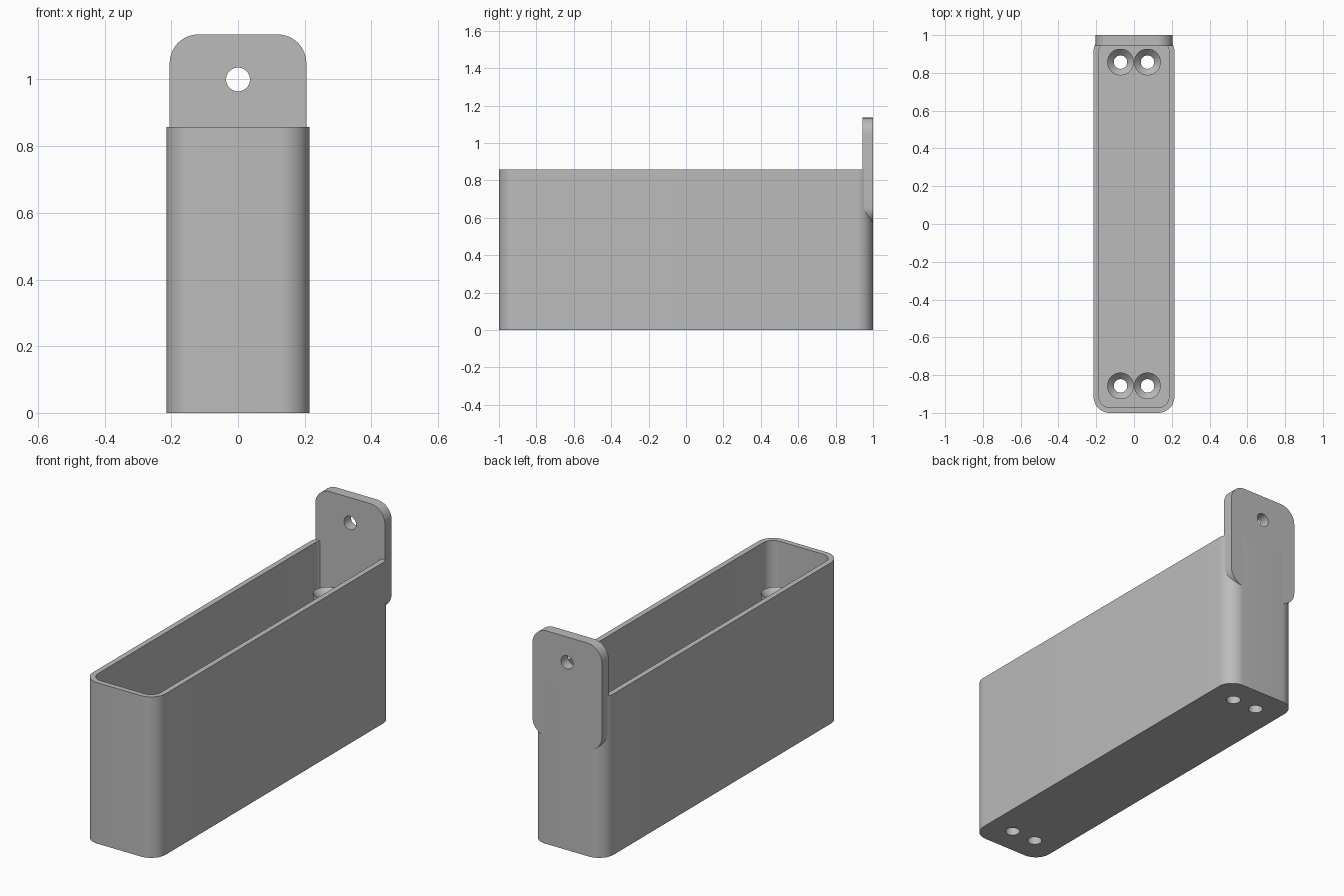
import bpy, bmesh, math
from mathutils import Matrix, Vector

old = bpy.data.objects.get("Cube")
if old:
    bpy.data.objects.remove(old, do_unlink=True)

grey = bpy.data.materials.new("plain grey")
grey.use_nodes = True
colour = (0.5, 0.5, 0.5, 1)
grey.diffuse_color = colour
grey.node_tree.nodes["Principled BSDF"].inputs["Base Color"].default_value = colour

HALF_W, HALF_L, HEIGHT = 0.214, 1.0, 0.857
WALL, RADIUS = 0.0286, 0.086
HOLE_X, HOLE_Y, HOLE_R = 0.0714, 0.857, 0.0357
POST_TOP = 0.64


def add_object(name, bm):
    bmesh.ops.recalc_face_normals(bm, faces=bm.faces)
    mesh = bpy.data.meshes.new(name)
    bm.to_mesh(mesh)
    bm.free()
    mesh.materials.append(grey)
    obj = bpy.data.objects.new(name, mesh)
    bpy.context.collection.objects.link(obj)
    return obj


def rounded_prism(name, hx, hy, r, bottom, top, steps=12):
    """Rounded rectangle extruded along z."""
    bm = bmesh.new()
    ring = []
    for corner, (sx, sy) in enumerate(((1, 1), (-1, 1), (-1, -1), (1, -1))):
        for i in range(steps + 1):
            a = math.pi / 2 * (corner + i / steps)
            ring.append(bm.verts.new((sx * (hx - r) + r * math.cos(a),
                                      sy * (hy - r) + r * math.sin(a), bottom)))
    face = bm.faces.new(ring)
    ext = bmesh.ops.extrude_face_region(bm, geom=[face])
    verts = [g for g in ext["geom"] if isinstance(g, bmesh.types.BMVert)]
    bmesh.ops.translate(bm, verts=verts, vec=(0, 0, top - bottom))
    return add_object(name, bm)


def lathe(name, profile, x, y):
    """Closed solid of revolution from (radius, z) pairs."""
    bm = bmesh.new()
    verts = [bm.verts.new((r, 0, z)) for r, z in profile]
    edges = [bm.edges.new(pair) for pair in zip(verts, verts[1:])]
    bmesh.ops.spin(bm, geom=verts + edges, cent=(0, 0, 0), axis=(0, 0, 1),
                   angle=math.tau, steps=40)
    bmesh.ops.remove_doubles(bm, verts=bm.verts, dist=1e-5)
    bmesh.ops.translate(bm, verts=bm.verts, vec=(x, y, 0))
    return add_object(name, bm)


def cut(target, cutter):
    mod = target.modifiers.new("cut", "BOOLEAN")
    mod.operation, mod.solver, mod.object = "DIFFERENCE", "EXACT", cutter
    bpy.ops.object.select_all(action="DESELECT")
    bpy.context.view_layer.objects.active = target
    target.select_set(True)
    bpy.ops.object.modifier_apply(modifier=mod.name)
    bpy.data.objects.remove(cutter, do_unlink=True)


def smooth(obj):
    bpy.ops.object.select_all(action="DESELECT")
    bpy.context.view_layer.objects.active = obj
    obj.select_set(True)
    bpy.ops.object.shade_smooth_by_angle(angle=math.radians(30))


# Open box with thin walls
box = rounded_prism("box", HALF_W, HALF_L, RADIUS, 0, HEIGHT)
cut(box, rounded_prism("cavity", HALF_W - WALL, HALF_L - WALL, RADIUS - WALL, WALL, 1.2))

# Screw holes through the floor, each under a countersunk post
for end, y in (("back", HOLE_Y), ("front", -HOLE_Y)):
    for side, x in (("left", HOLE_X), ("right", -HOLE_X)):
        cut(box, lathe("drill", [(0, -0.1), (HOLE_R, -0.1), (HOLE_R, 0.1), (0, 0.1)], x, y))
        outer = 2 * HOLE_R - 0.001
        post = lathe(f"{end}_{side}_screw_post",
                     [(HOLE_R, WALL), (outer, WALL), (outer, POST_TOP),
                      (HOLE_R, POST_TOP - HOLE_R), (HOLE_R, WALL)], x, y)
        smooth(post)
smooth(box)

# Hanging plate on the back, with its hole
plate = rounded_prism("hanging_plate", 0.205, 0.2825, RADIUS, 0, 0.057)
plate.data.transform(Matrix.Translation((0, 1, 0.8525)) @ Matrix.Rotation(math.pi / 2, 4, "X"))
hole = lathe("plate_drill", [(0, -0.2), (HOLE_R, -0.2), (HOLE_R, 0.2), (0, 0.2)], 0, 0)
hole.data.transform(Matrix.Translation((0, 1, 1)) @ Matrix.Rotation(math.pi / 2, 4, "X"))
cut(plate, hole)
smooth(plate)
